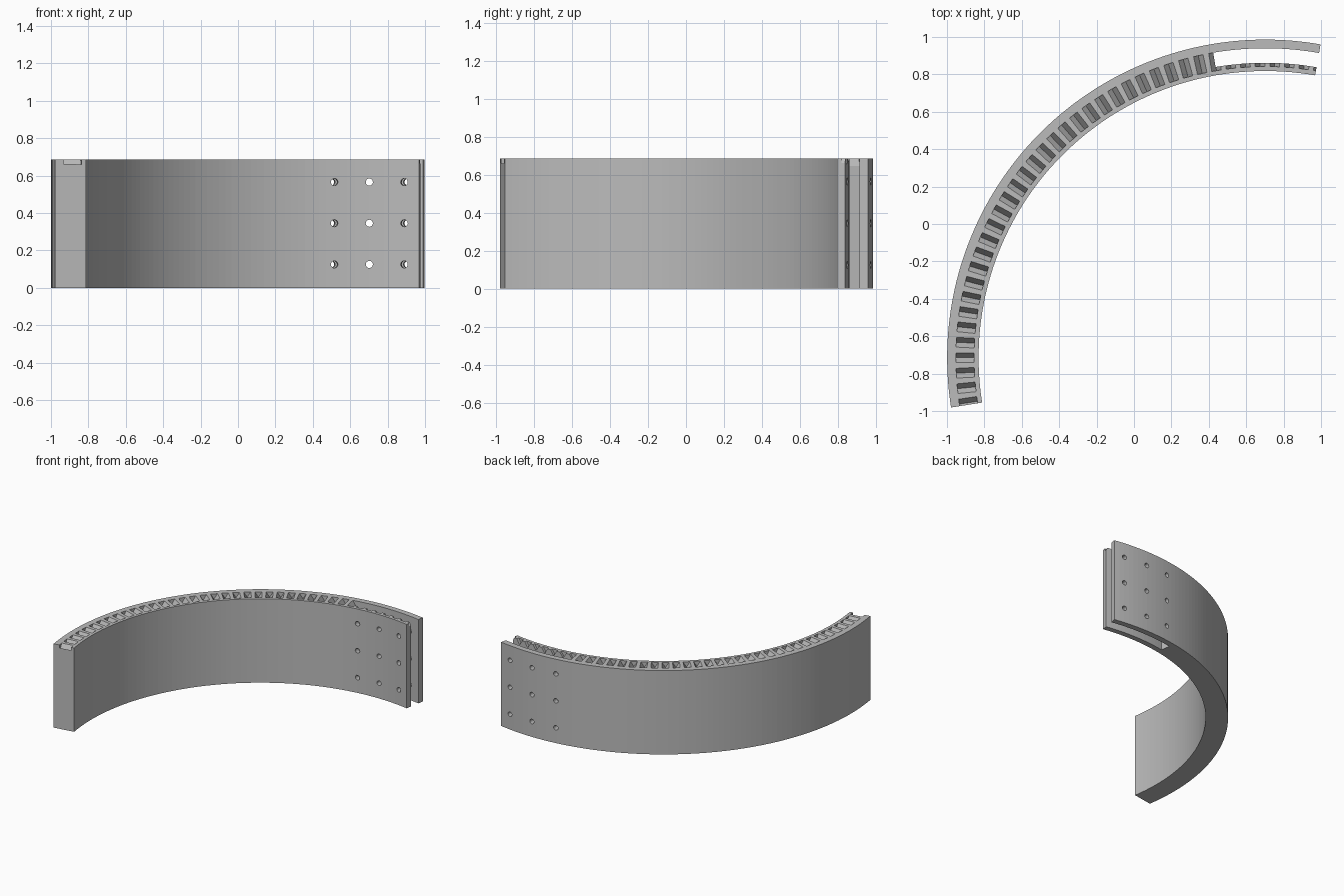
import bpy, bmesh, math
from mathutils import Matrix, Vector

if "Cube" in bpy.data.objects:
    bpy.data.objects.remove(bpy.data.objects["Cube"])

CENTRE = Vector((0.702, -0.715, 0))
R_IN, R_OUT = 1.533, 1.701
A0, A1 = 80.0, 189.0
HEIGHT = 0.685
PITCH = 2.87

grey = bpy.data.materials.new("plain grey")
grey.use_nodes = True
colour = (0.5, 0.5, 0.5, 1)
grey.diffuse_color = colour
grey.node_tree.nodes["Principled BSDF"].inputs["Base Color"].default_value = colour


def polar(r, deg, z):
    a = math.radians(deg)
    return CENTRE + Vector((r * math.cos(a), r * math.sin(a), z))


def finish(name, bm):
    bmesh.ops.recalc_face_normals(bm, faces=bm.faces)
    mesh = bpy.data.meshes.new(name)
    bm.to_mesh(mesh)
    bm.free()
    mesh.materials.append(grey)
    obj = bpy.data.objects.new(name, mesh)
    bpy.context.collection.objects.link(obj)
    return obj


def arc_block(name, r0, r1, a0, a1, z0, z1, steps):
    """Rectangular section swept around the centre."""
    bm = bmesh.new()
    rings = []
    for i in range(steps + 1):
        a = a0 + (a1 - a0) * i / steps
        rings.append([bm.verts.new(polar(r, a, z))
                      for r, z in ((r0, z0), (r1, z0), (r1, z1), (r0, z1))])
    for p, q in zip(rings, rings[1:]):
        for k in range(4):
            n = (k + 1) % 4
            bm.faces.new((p[k], p[n], q[n], q[k]))
    bm.faces.new(rings[0])
    bm.faces.new(rings[-1])
    return finish(name, bm)


def cut(target, cutter):
    cutter.hide_render = True
    mod = target.modifiers.new("cut", "BOOLEAN")
    mod.operation = "DIFFERENCE"
    mod.solver = "EXACT"
    mod.object = cutter
    bpy.context.view_layer.objects.active = target
    bpy.ops.object.modifier_apply(modifier=mod.name)
    bpy.data.objects.remove(cutter)


# Curved wall
wall = arc_block("curved_wall", R_IN, R_OUT, A0, A1, 0, HEIGHT, 76)

# V grooves across the top edge
bm = bmesh.new()
half, depth, rise = 0.026, 0.042, 0.01
for k in range(-35, 4):
    a = 180 + k * PITCH
    radial = polar(1, a, 0) - CENTRE
    side = Vector((-radial.y, radial.x, 0))
    ends = []
    for r in (1.557, 1.654):
        base = polar(r, a, HEIGHT)
        wide = half * (1 + rise / depth)
        ends.append([bm.verts.new(base + side * s + Vector((0, 0, z)))
                     for s, z in ((-wide, rise), (0, -depth), (wide, rise))])
    p, q = ends
    for i in range(3):
        j = (i + 1) % 3
        bm.faces.new((p[i], p[j], q[j], q[i]))
    bm.faces.new(p)
    bm.faces.new(q)
cut(wall, finish("groove_cutter", bm))

# Open slot at one end
cut(wall, arc_block("slot_cutter", 1.577, 1.6545, A0 - 2, 99.7, -0.1, HEIGHT + 0.1, 16))

# Radial bolt holes through both leaves of the slot
bm = bmesh.new()
for a in (83, 90, 97):
    for z in (0.125, 0.345, 0.565):
        turn = Matrix.Rotation(math.radians(a), 4, "Z") @ Matrix.Rotation(math.pi / 2, 4, "Y")
        bmesh.ops.create_cone(bm, cap_ends=True, segments=20, radius1=0.019, radius2=0.019,
                              depth=0.4, matrix=Matrix.Translation(polar(1.615, a, z)) @ turn)
cut(wall, finish("hole_cutter", bm))
